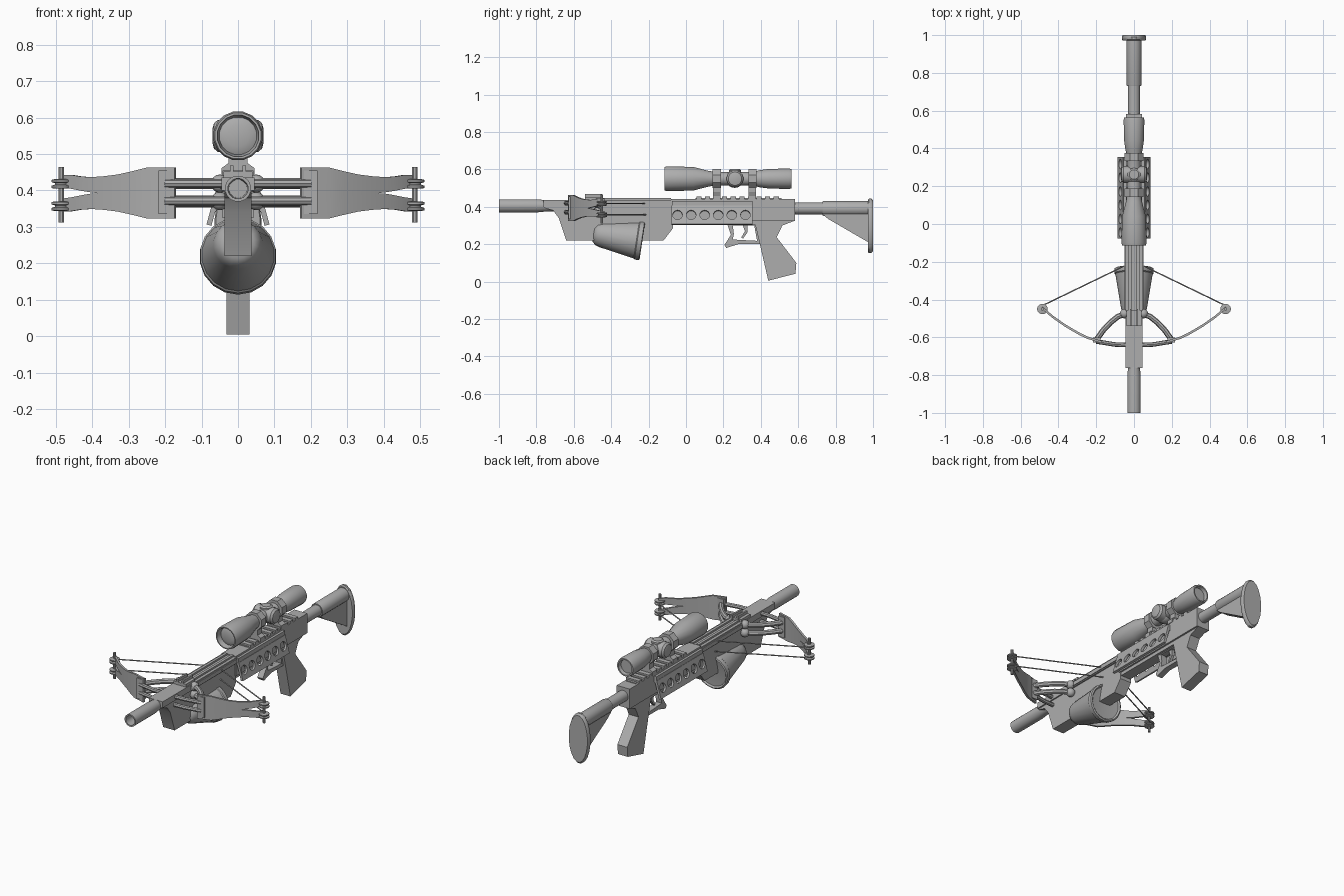
import bpy, bmesh, math
from mathutils import Matrix, Vector

if "Cube" in bpy.data.objects:
    bpy.data.objects.remove(bpy.data.objects["Cube"])

GREY = (0.42, 0.42, 0.42, 1)
mat = bpy.data.materials.new("plain grey")
mat.use_nodes = True
mat.diffuse_color = GREY
mat.node_tree.nodes["Principled BSDF"].inputs["Base Color"].default_value = GREY

ALONG_Y = Matrix.Rotation(-math.pi / 2, 4, 'X')
SIDE = Matrix(((0, 0, 1, 0), (1, 0, 0, 0), (0, 1, 0, 0), (0, 0, 0, 1)))  # profile in y-z, thickness in x


def finish(name, bm, mirror=False, angle=35):
    """Turn a bmesh into a shaded object, optionally mirrored left to right."""
    bmesh.ops.remove_doubles(bm, verts=bm.verts, dist=0.0002)
    bmesh.ops.recalc_face_normals(bm, faces=bm.faces)
    me = bpy.data.meshes.new(name)
    bm.to_mesh(me)
    bm.free()
    for p in me.polygons:
        p.use_smooth = True
    me.set_sharp_from_angle(angle=math.radians(angle))
    me.materials.append(mat)
    ob = bpy.data.objects.new(name, me)
    bpy.context.collection.objects.link(ob)
    if mirror:
        ob.modifiers.new("mirror", 'MIRROR').use_mirror_merge = False
    return ob


def from_curve(name, cu, matrix, mirror):
    """Bake a curve to a mesh part."""
    tmp = bpy.data.objects.new("tmp", cu)
    bpy.context.collection.objects.link(tmp)
    dg = bpy.context.evaluated_depsgraph_get()
    me = bpy.data.meshes.new_from_object(tmp.evaluated_get(dg))
    bm = bmesh.new()
    bm.from_mesh(me)
    bm.transform(matrix)
    bpy.data.objects.remove(tmp)
    bpy.data.curves.remove(cu)
    bpy.data.meshes.remove(me)
    return finish(name, bm, mirror)


def add_spline(cu, pts, cyclic):
    sp = cu.splines.new('POLY')
    sp.points.add(len(pts) - 1)
    for p, co in zip(sp.points, pts):
        p.co = (*co, *([0] * (3 - len(co))), 1)
    sp.use_cyclic_u = cyclic


def plate(name, loops, half, matrix=SIDE, mirror=False):
    """Flat outline, with holes as extra loops, extruded both ways."""
    cu = bpy.data.curves.new(name, 'CURVE')
    cu.dimensions, cu.fill_mode, cu.extrude = '2D', 'BOTH', half
    for lp in loops:
        add_spline(cu, lp, True)
    return from_curve(name, cu, matrix, mirror)


def tube(name, pts, r, mirror=False):
    cu = bpy.data.curves.new(name, 'CURVE')
    cu.dimensions, cu.bevel_depth, cu.bevel_resolution = '3D', r, 2
    cu.use_fill_caps = True
    add_spline(cu, pts, False)
    return from_curve(name, cu, Matrix(), mirror)


def lathe(name, prof, loc=(0, 0, 0), rot=ALONG_Y, n=16, sx=1, mirror=False, angle=35):
    """Revolve (distance, radius) pairs."""
    bm = bmesh.new()
    m = Matrix.Translation(loc) @ rot
    rings = [[bm.verts.new(m @ Vector((sx * r * math.cos(math.tau * (i + .5) / n),
                                       r * math.sin(math.tau * (i + .5) / n), d)))
              for i in range(n)] for d, r in prof]
    for a, b in zip(rings, rings[1:]):
        for i in range(n):
            j = (i + 1) % n
            bm.faces.new((a[i], a[j], b[j], b[i]))
    for ring in (rings[0], rings[-1]):
        bm.faces.new(ring)
    return finish(name, bm, mirror, angle)


def box(name, x, y, z, mirror=False):
    bm = bmesh.new()
    size = [b - a for a, b in (x, y, z)]
    mid = [(a + b) / 2 for a, b in (x, y, z)]
    bmesh.ops.create_cube(bm, size=1, matrix=Matrix.Translation(mid) @ Matrix.Diagonal((*size, 1)))
    return finish(name, bm, mirror)


# Body: fore-end, top rail and receiver with grip
plate("fore_end", [[(-.76, .43), (-.76, .395), (-.71, .38), (-.68, .34), (-.64, .22),
                    (-.12, .22), (-.07, .285), (-.07, .43)]], .037)
plate("receiver", [[(-.08, .44), (-.08, .305), (.37, .305), (.395, .2), (.44, .005), (.585, .042),
                    (.59, .1), (.485, .237), (.515, .3), (.58, .325), (.58, .44)]], .032)
box("receiver_shell", (-.042, .042), (-.08, .582), (.325, .441))
box("barrel_bed", (-.045, .045), (-.762, -.08), (.4, .436))
box("bolt_track", (.012, .028), (-.46, -.08), (.43, .446), True)
box("track_lip", (.036, .05), (-.5, -.08), (.405, .428), True)
box("track_stop", (-.04, .04), (-.54, -.455), (.43, .452))
box("fore_sight", (.012, .022), (-.54, -.45), (.44, .468), True)

# Barrel
lathe("barrel", [(-.88, 0), (-.88, .025), (-1, .028), (-1, .036), (-.8, .036), (-.74, .03), (-.7, .03)],
      (0, 0, .405))

# Slanted side panels with round holes
def circle(cy, cz, r, n=16):
    return [(cy + r * math.cos(math.tau * i / n), cz + r * math.sin(math.tau * i / n)) for i in range(n)]

holes = [circle(-.045 + .0725 * i, 0, .026) for i in range(6)]
slant = Matrix.Translation((.066, 0, .355)) @ Matrix.Rotation(-.27, 4, 'Y') @ SIDE
plate("side_panel", [[(-.077, -.052), (.355, -.052), (.355, .052), (-.077, .052)]] + holes, .007, slant, True)
box("panel_cap", (-.056, .056), (-.075, .355), (.395, .43))
box("accessory_rail", (-.03, .03), (.05, .51), (.435, .446))
for i in range(10):
    box("rail_tooth", (-.042, .042), (.055 + .046 * i, .082 + .046 * i), (.438, .455))

# Trigger and guard
plate("trigger_guard", [[(.22, .31), (.24, .25), (.205, .195), (.215, .18), (.28, .2), (.4, .2), (.4, .31)],
                        [(.25, .3), (.256, .255), (.25, .225), (.38, .218), (.365, .3)]], .018)
plate("trigger", [[(.3, .31), (.315, .27), (.295, .235), (.305, .23), (.33, .265), (.33, .31)]], .008)

# Shoulder stock
lathe("stock_tube", [(.56, .032), (.74, .032)], (0, 0, .391))
lathe("stock_sleeve", [(.73, .038), (.735, .04), (.98, .04)], (0, 0, .391))
plate("stock_fin", [[(.73, .36), (.76, .335), (.975, .21), (.975, .39), (.73, .39)]], .026)
lathe("butt_plate", [(.972, .14), (.978, .148), (.99, .148), (1, .138)], (0, 0, .298), sx=.44, n=20)

# Scope with rings, turret and mounts
SC = (0, 0, .55)
lathe("scope", [(-.09, 0), (-.095, .03), (-.085, .052), (-.115, .058), (-.115, .064), (-.1, .068),
                (.04, .064), (.12, .043), (.16, .036), (.36, .036), (.39, .046), (.44, .053),
                (.55, .056), (.565, .052), (.565, .044), (.545, .04), (.545, 0)], SC)
for y in (.165, .355):
    lathe("scope_ring", [(y - .022, .055), (y + .022, .055)], SC, n=8)
    plate("scope_mount", [[(-.045, .44), (.045, .44), (.045, .462), (.026, .475), (.026, .52),
                           (-.026, .52), (-.026, .475), (-.045, .462)]], .02,
          Matrix.Translation((0, y, 0)) @ Matrix.Rotation(math.pi / 2, 4, 'X'))
arc = [(math.pi * i / 8) for i in range(9)]
lathe("scope_turret", [(-.05 * math.cos(a), .05 * math.sin(a)) for a in arc], (0, .26, .55))
lathe("turret_knob", [(.02, .045), (.055, .045), (.066, .036), (.07, .02)], (0, .262, .55),
      Matrix.Rotation(math.pi / 2, 4, 'Y'), mirror=True)
lathe("turret_cap", [(.02, .034), (.045, .034), (.052, .025)], (0, .262, .55), Matrix())

# Drum slung below the fore-end
lathe("drum", [(-.255, .02), (-.25, .045), (-.235, .06), (-.21, .068), (-.02, .1), (-.015, .105),
               (.008, .106), (.012, .098), (.004, .09), (-.004, 0)],
      (0, -.245, .22), Matrix.Rotation(-math.pi / 2 - .15, 4, 'X'), n=18)

# Riser: stacked front bars and curved arms, with ball joints
for z in (.419, .371):
    tube("riser_bar", [(-.2, -.622, z), (-.1, -.638, z), (0, -.642, z), (.1, -.638, z), (.2, -.622, z)], .012)
    tube("riser_arm", [(.045, -.475, z), (.085, -.49, z), (.125, -.522, z), (.165, -.565, z),
                       (.2, -.615, z)], .015, True)
    lathe("riser_joint", [(-.025 * math.cos(a), .025 * math.sin(a)) for a in arc], (.05, -.475, z),
          Matrix(), mirror=True)
box("limb_pocket", (.177, .218), (-.628, -.602), (.335, .455), True)

# Forked limbs: (x, y, outer height, inner height) measured from the middle line
MID = .393
stations = [(.175, -.63, .07, 0), (.25, -.607, .07, 0), (.29, -.588, .06, 0), (.33, -.565, .051, 0),
            (.37, -.541, .046, 0), (.4, -.52, .044, .001), (.43, -.499, .045, .006),
            (.46, -.474, .05, .012), (.488, -.447, .05, .016)]
for name, s in (("upper_limb", 1), ("lower_limb", -1)):
    bm = bmesh.new()
    rows = []
    for i, (x, y, hi, lo) in enumerate(stations):
        rows.append([bm.verts.new((x + dx, y + dy, MID + s * h))
                     for dx, dy, h in ((0, 0, hi), (0, 0, lo), (-.005, .011, lo), (-.005, .011, hi))])
    for a, b in zip(rows, rows[1:]):
        for k in range(4):
            bm.faces.new((a[k], a[(k + 1) % 4], b[(k + 1) % 4], b[k]))
    bm.faces.new(rows[0])
    bm.faces.new(rows[-1])
    finish(name, bm, True)

# Axles, cam wheels and strings at the limb tips
CAM = (.485, -.45)
lathe("cam_axle", [(.312, .008), (.465, .008)], (*CAM, 0), Matrix(), n=8, mirror=True)
for z in (.418, .357):
    lathe("cam_wheel", [(-.013, .02), (-.011, .028), (-.005, .028), (-.002, .018), (.002, .018),
                        (.005, .028), (.011, .028), (.013, .02)], (*CAM, z), Matrix(), mirror=True)
    tube("string", [(-.485, -.432, z), (-.03, -.212, z), (.03, -.212, z), (.485, -.432, z)], .0035)
